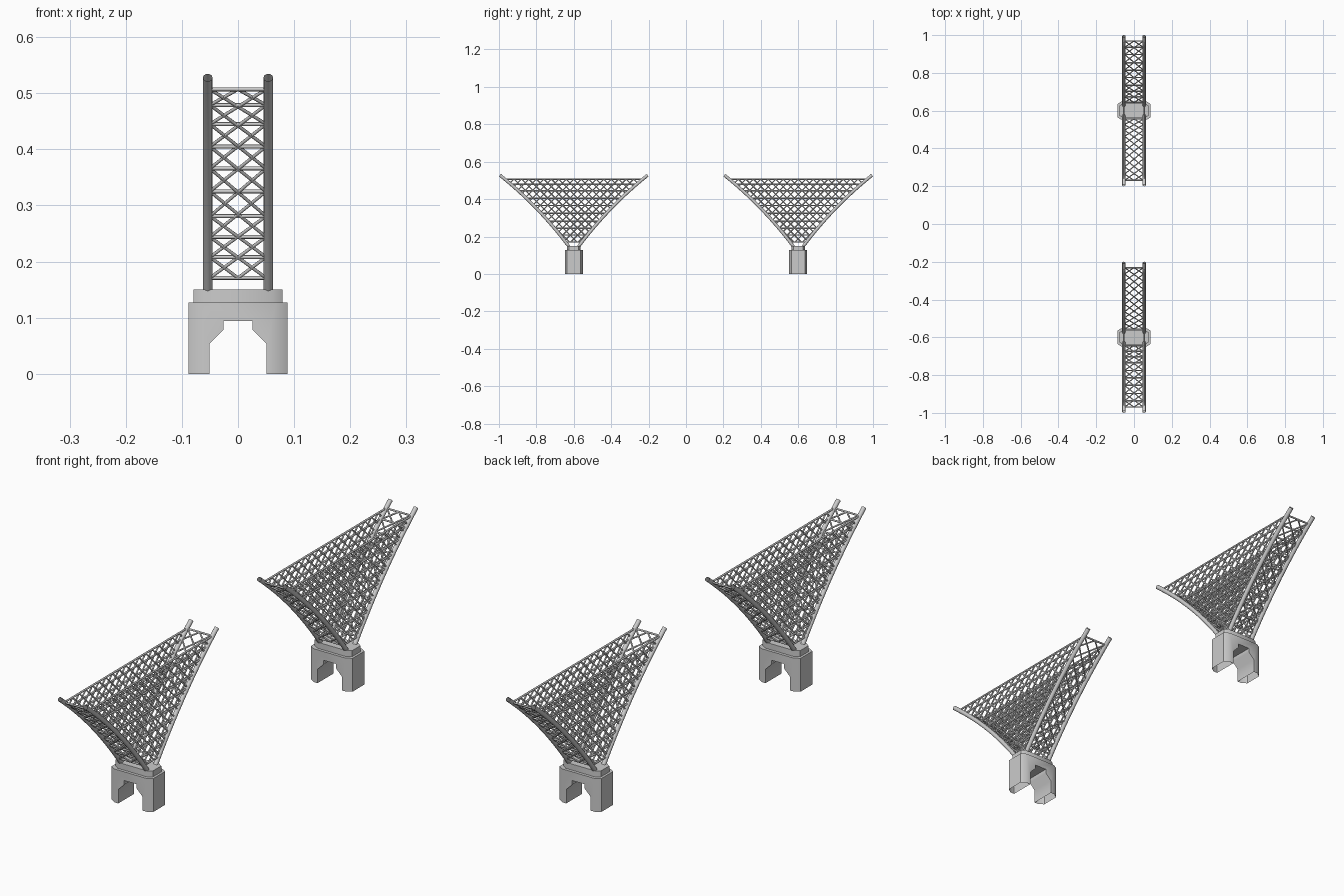
import bpy, bmesh, math
from mathutils import Vector

if "Cube" in bpy.data.objects:
    bpy.data.objects.remove(bpy.data.objects["Cube"])

STRUT_X = 0.054
LEVELS = [0.171, 0.208, 0.244, 0.281, 0.325, 0.366, 0.405, 0.445, 0.479, 0.507]
CURVE = [(0.026, 0.147), (0.19, 0.365), (0.395, 0.528)]


def strut_point(t):
    w = ((1 - t) ** 2, 2 * t * (1 - t), t * t)
    return (sum(a * p[0] for a, p in zip(w, CURVE)),
            sum(a * p[1] for a, p in zip(w, CURVE)))


def spread(z):
    lo, hi = 0.0, 1.0
    for _ in range(30):
        mid = (lo + hi) / 2
        if strut_point(mid)[1] < z:
            lo = mid
        else:
            hi = mid
    return strut_point(lo)[0]


def finish(bm, name):
    bmesh.ops.recalc_face_normals(bm, faces=bm.faces[:])
    me = bpy.data.meshes.new(name)
    bm.to_mesh(me)
    bm.free()
    ob = bpy.data.objects.new(name, me)
    bpy.context.collection.objects.link(ob)
    return ob


def smooth(ob):
    bpy.ops.object.select_all(action='DESELECT')
    ob.select_set(True)
    bpy.context.view_layer.objects.active = ob
    bpy.ops.object.shade_smooth_by_angle(angle=math.radians(50))


def tube(bm, points, r, sides=8, capped=True):
    pts = [Vector(p) for p in points]
    rings = []
    for i, p in enumerate(pts):
        d = (pts[min(i + 1, len(pts) - 1)] - pts[max(i - 1, 0)]).normalized()
        ref = Vector((1, 0, 0)) if abs(d.x) < 0.8 else Vector((0, 0, 1))
        u = d.cross(ref).normalized()
        v = d.cross(u)
        rings.append([bm.verts.new(p + r * (math.cos(a) * u + math.sin(a) * v))
                      for a in (2 * math.pi * k / sides for k in range(sides))])
    for a, b in zip(rings, rings[1:]):
        for k in range(sides):
            n = (k + 1) % sides
            bm.faces.new((a[k], a[n], b[n], b[k]))
    if capped:
        bm.faces.new(rings[0])
        bm.faces.new(rings[-1])


def extrude_outline(name, pts, vec):
    bm = bmesh.new()
    f = bm.faces.new([bm.verts.new(p) for p in pts])
    res = bmesh.ops.extrude_face_region(bm, geom=[f])
    bmesh.ops.translate(bm, vec=vec,
                        verts=[g for g in res['geom'] if isinstance(g, bmesh.types.BMVert)])
    return finish(bm, name)


def chamfered_block(name, hx, hy, cx, cy, y0, z0, z1):
    pts = []
    for sx, sy in [(1, 1), (-1, 1), (-1, -1), (1, -1)]:
        pair = [(sx * hx, y0 + sy * (hy - cy), z0), (sx * (hx - cx), y0 + sy * hy, z0)]
        pts += pair if sx * sy > 0 else pair[::-1]
    return extrude_outline(name, pts, (0, 0, z1 - z0))


def build_pier(side):
    tag = "front" if side < 0 else "back"
    y0 = 0.6 * side

    # arched base with open underside
    base = chamfered_block(tag + "_base", 0.088, 0.048, 0.02, 0.013, y0, 0, 0.127)
    arch = [(-0.051, -0.02), (0.051, -0.02), (0.051, 0.053), (0.026, 0.078),
            (0.026, 0.094), (-0.026, 0.094), (-0.026, 0.078), (-0.051, 0.053)]
    cutter = extrude_outline("arch_cutter", [(x, y0 - 0.1, z) for x, z in arch], (0, 0.2, 0))
    mod = base.modifiers.new("arch", 'BOOLEAN')
    mod.operation, mod.object, mod.solver = 'DIFFERENCE', cutter, 'EXACT'
    dg = bpy.context.evaluated_depsgraph_get()
    base.data = bpy.data.meshes.new_from_object(base.evaluated_get(dg))
    base.modifiers.clear()
    bpy.data.objects.remove(cutter)
    bm = bmesh.new()
    bm.from_mesh(base.data)
    under = [f for f in bm.faces if all(v.co.z < 0.001 for v in f.verts)]
    bmesh.ops.delete(bm, geom=under, context='FACES')
    bm.to_mesh(base.data)
    bm.free()
    smooth(base)

    # cap on the base
    smooth(chamfered_block(tag + "_cap", 0.079, 0.037, 0.018, 0.012, y0, 0.127, 0.15))

    # four curved main struts, open at the ends
    bm = bmesh.new()
    for sx in (-1, 1):
        for sy in (-1, 1):
            path = [strut_point(i / 16) for i in range(17)]
            tube(bm, [(sx * STRUT_X, y0 + sy * y, z) for y, z in path], 0.0085, 12, False)
    smooth(finish(bm, tag + "_main_struts"))

    # overlapping cross lattice on both sloping faces, rungs on the outer one only
    bm = bmesh.new()
    for sy in (-1, 1):
        row = [(y0 + sy * spread(z), z) for z in LEVELS]
        for s in (-1, 1):
            for a, b in zip(row, row[2:]):
                tube(bm, [(-s * 0.05, *a), (s * 0.05, *b)], 0.003)
            # half-width braces close the pattern at bottom and top
            tube(bm, [(0, *row[0]), (s * 0.05, *row[1])], 0.003)
            tube(bm, [(s * 0.05, *row[-2]), (0, *row[-1])], 0.003)
        rungs = row if sy == side else [row[0], row[-1]]
        for p in rungs:
            tube(bm, [(-STRUT_X, *p), (STRUT_X, *p)], 0.0035)
    smooth(finish(bm, tag + "_end_lattice"))

    # side panels: long rails with regular diagonal braces trimmed at the struts
    bm = bmesh.new()
    zs = [LEVELS[0] + (LEVELS[-1] - LEVELS[0]) * i / 80 for i in range(81)]
    widths = [spread(z) for z in zs]
    for x in (-STRUT_X, STRUT_X):
        for z in LEVELS:
            tube(bm, [(x, y0 - spread(z), z), (x, y0 + spread(z), z)], 0.0035)
        for i in range(-18, 19):
            for s in (-1, 1):
                inside = [(0.04 * i + s * (z - zs[-1]), z) for z, w in zip(zs, widths)
                          if abs(0.04 * i + s * (z - zs[-1])) <= w]
                if len(inside) > 3:
                    tube(bm, [(x, y0 + y, z) for y, z in (inside[0], inside[-1])], 0.003)
    smooth(finish(bm, tag + "_side_lattice"))


for side in (-1, 1):
    build_pier(side)
